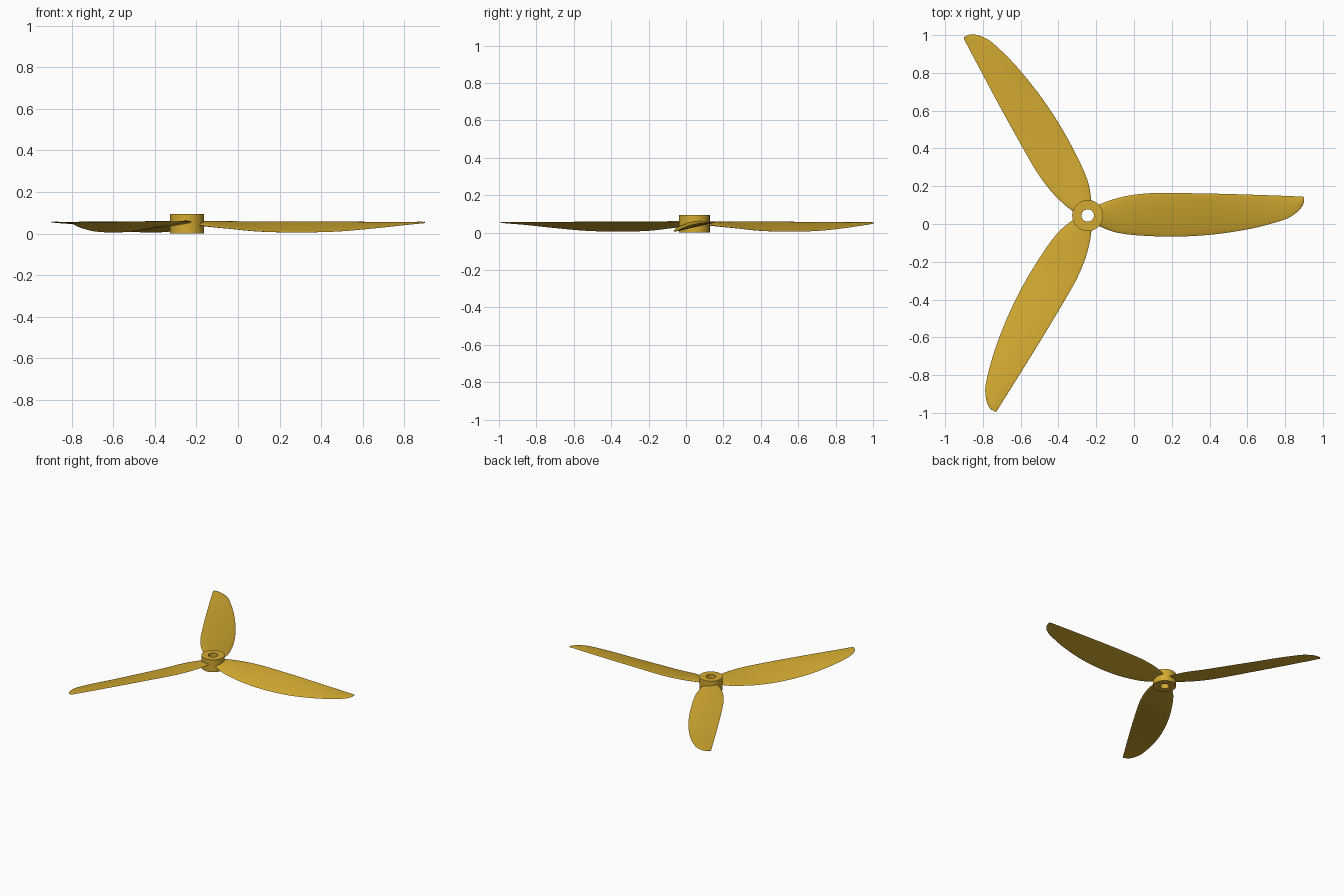
import bpy, bmesh, math
from mathutils import Matrix, Vector

if "Cube" in bpy.data.objects:
    bpy.data.objects.remove(bpy.data.objects["Cube"])

CENTRE = Vector((-0.245, 0.045, 0))
gold = bpy.data.materials.new("gold")
gold.diffuse_color = (0.65, 0.40, 0.03, 1)
gold.use_nodes = True
gold.node_tree.nodes["Principled BSDF"].inputs["Base Color"].default_value = gold.diffuse_color

# blade stations: radius, leading y, trailing y, leading z, trailing z, thickness
STATIONS = [
    (0.050, 0.053, -0.052, 0.056, 0.043, 0.018),
    (0.085, 0.068, -0.067, 0.057, 0.037, 0.017),
    (0.140, 0.087, -0.087, 0.058, 0.030, 0.015),
    (0.220, 0.106, -0.101, 0.058, 0.022, 0.013),
    (0.330, 0.118, -0.109, 0.058, 0.011, 0.012),
    (0.460, 0.119, -0.112, 0.058, 0.006, 0.011),
    (0.600, 0.117, -0.106, 0.058, 0.006, 0.010),
    (0.740, 0.114, -0.091, 0.057, 0.011, 0.009),
    (0.900, 0.109, -0.062, 0.056, 0.025, 0.007),
    (1.040, 0.104, -0.022, 0.055, 0.040, 0.005),
    (1.090, 0.102, 0.004, 0.055, 0.045, 0.004),
    (1.120, 0.101, 0.029, 0.055, 0.048, 0.004),
    (1.138, 0.100, 0.053, 0.054, 0.050, 0.003),
    (1.145, 0.096, 0.075, 0.054, 0.052, 0.002),
]


def smooth_stations(rows, steps):
    # Catmull-Rom between stations
    out = []
    for i in range(len(rows) - 1):
        p0, p1, p2, p3 = (rows[max(0, min(len(rows) - 1, i + k))] for k in (-1, 0, 1, 2))
        for s in range(steps):
            t = s / steps
            out.append([0.5 * (2 * b + (c - a) * t + (2 * a - 5 * b + 4 * c - d) * t * t
                               + (3 * b - a - 3 * c + d) * t ** 3)
                        for a, b, c, d in zip(p0, p1, p2, p3)])
    return out + [list(rows[-1])]


def section(bm, row, n=12):
    # closed thin aerofoil loop: top surface out, bottom surface back
    r, y0, y1, z0, z1, th = row
    ring = []
    for k in range(2 * n):
        a = math.pi * k / n
        u = (1 - math.cos(a)) / 2
        half = 0.5 * th * math.sin(a)
        camber = 0.003 * math.sin(math.pi * u)
        ring.append(bm.verts.new((r, y0 + (y1 - y0) * u, z0 + (z1 - z0) * u + half + camber)))
    return ring


def finish(bm, name):
    bmesh.ops.recalc_face_normals(bm, faces=bm.faces)
    mesh = bpy.data.meshes.new(name)
    bm.to_mesh(mesh)
    bm.free()
    mesh.materials.append(gold)
    obj = bpy.data.objects.new(name, mesh)
    bpy.context.collection.objects.link(obj)
    bpy.ops.object.select_all(action='DESELECT')
    obj.select_set(True)
    bpy.context.view_layer.objects.active = obj
    bpy.ops.object.shade_smooth_by_angle(angle=math.radians(40))
    return obj


def loft(bm, rings, closed=False):
    pairs = list(zip(rings, rings[1:] + rings[:1])) if closed else list(zip(rings, rings[1:]))
    for a, b in pairs:
        for i in range(len(a)):
            j = (i + 1) % len(a)
            bm.faces.new((a[i], a[j], b[j], b[i]))


# three twisted blades
for i in range(3):
    bm = bmesh.new()
    rings = [section(bm, row) for row in smooth_stations(STATIONS, 4)]
    loft(bm, rings)
    bm.faces.new(rings[0])
    bm.faces.new(rings[-1])
    bm.transform(Matrix.Translation(CENTRE) @ Matrix.Rotation(math.radians(120 * i), 4, 'Z'))
    finish(bm, f"blade_{i + 1}")

# hub with a through hole
bm = bmesh.new()
N = 64
rings = [[bm.verts.new(CENTRE + Vector((r * math.cos(math.tau * k / N), r * math.sin(math.tau * k / N), z)))
          for k in range(N)]
         for r, z in ((0.082, 0), (0.082, 0.095), (0.033, 0.095), (0.033, 0))]
loft(bm, rings, closed=True)
finish(bm, "hub")
